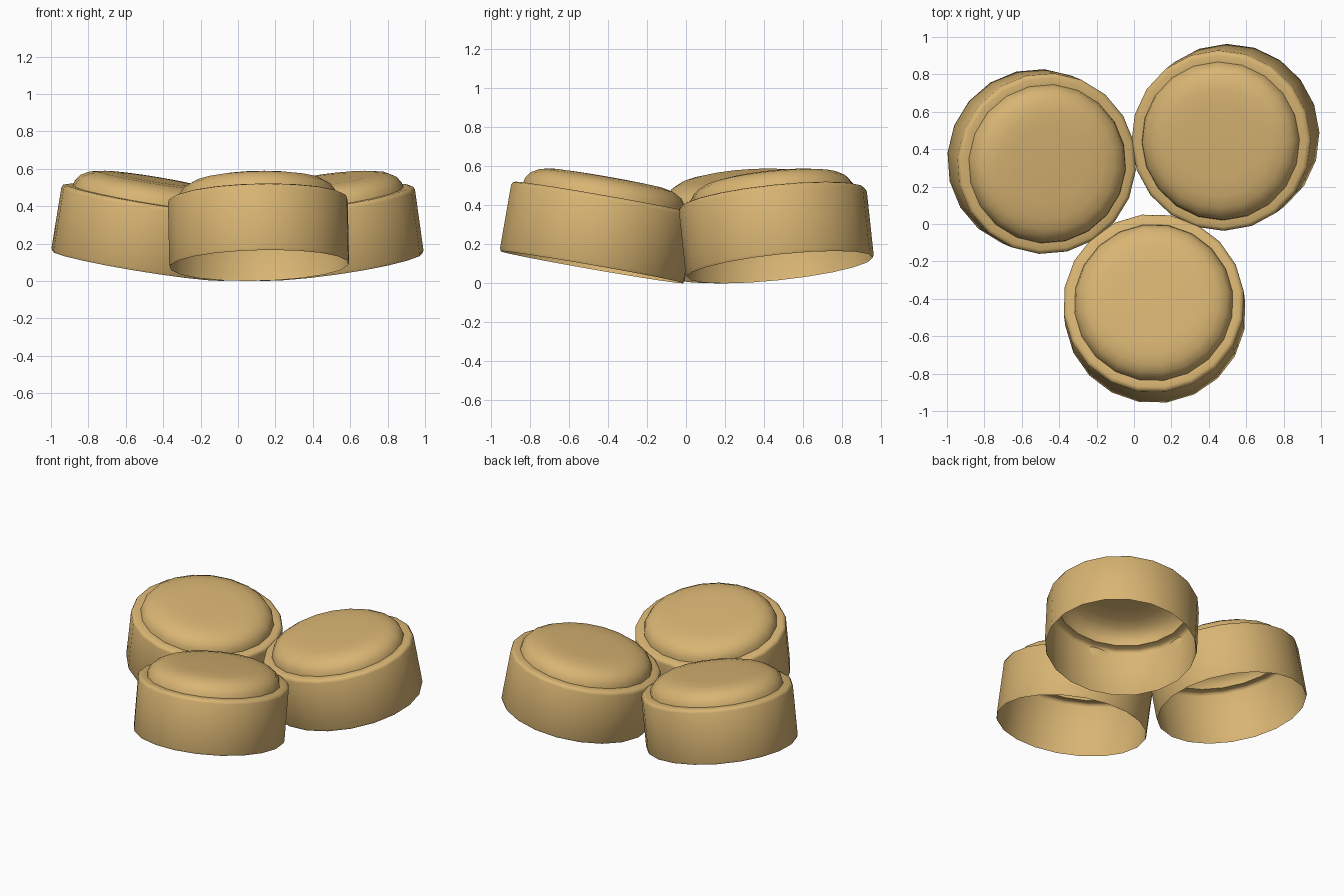
import bpy, bmesh, math
from mathutils import Matrix

if "Cube" in bpy.data.objects:
    bpy.data.objects.remove(bpy.data.objects["Cube"])

SIDES = 20
TILT = math.radians(10)

tan = bpy.data.materials.new("warm_tan")
tan.diffuse_color = (0.69, 0.46, 0.17, 1)
tan.use_nodes = True
tan.node_tree.nodes["Principled BSDF"].inputs["Base Color"].default_value = tan.diffuse_color

# profile (radius, height): open base, straight wall, bevelled rim, raised soft-edged top
PROFILE = [(0.479, 0.0), (0.485, 0.014), (0.485, 0.343), (0.478, 0.358), (0.462, 0.364),
           (0.426, 0.364), (0.42, 0.391), (0.396, 0.425), (0.352, 0.450), (0.29, 0.463),
           (0.2, 0.467)]


def make_cap(name, angle):
    bm = bmesh.new()
    rings = []
    for r, z in PROFILE:
        rings.append([bm.verts.new((r * math.cos(2 * math.pi * i / SIDES),
                                    r * math.sin(2 * math.pi * i / SIDES), z))
                      for i in range(SIDES)])
    for a, b in zip(rings, rings[1:]):
        for i in range(SIDES):
            j = (i + 1) % SIDES
            bm.faces.new((a[i], a[j], b[j], b[i]))
    bm.faces.new(rings[-1])
    me = bpy.data.meshes.new(name)
    bm.to_mesh(me)
    bm.free()
    me.materials.append(tan)
    ob = bpy.data.objects.new(name, me)
    bpy.context.collection.objects.link(ob)
    # lean inwards, outer edge raised
    a = math.radians(angle)
    ob.matrix_world = (Matrix.Translation((0.035 + 0.603 * math.cos(a),
                                           0.115 + 0.603 * math.sin(a), 0.083))
                       @ Matrix.Rotation(a, 4, 'Z') @ Matrix.Rotation(-TILT, 4, 'Y'))
    bpy.ops.object.select_all(action='DESELECT')
    ob.select_set(True)
    bpy.context.view_layer.objects.active = ob
    bpy.ops.object.shade_smooth_by_angle(angle=math.radians(50))


# three hollow caps around a common centre
for name, angle in (("front_cap", -82.5), ("right_cap", 37.5), ("left_cap", 157.5)):
    make_cap(name, angle)
